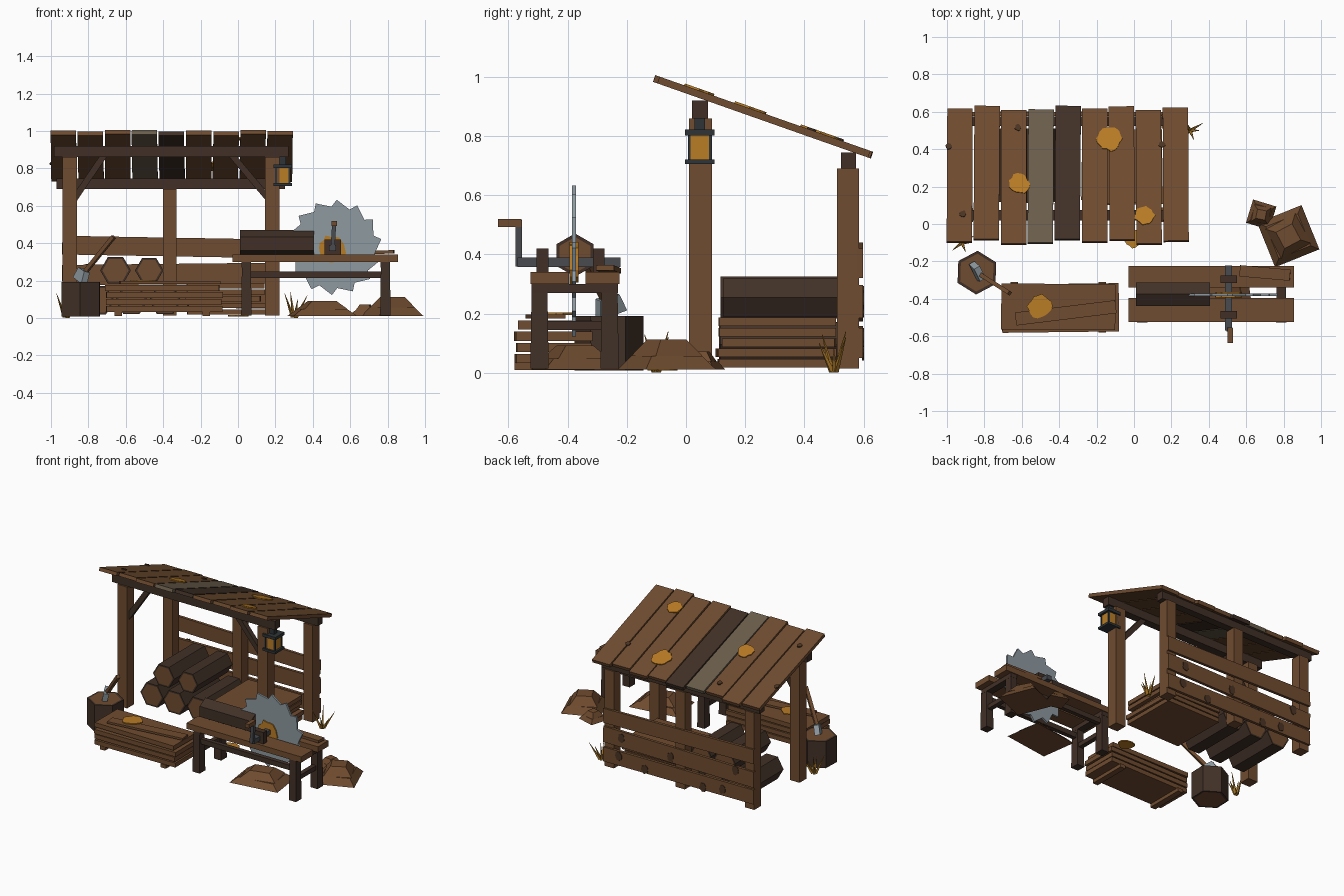
import bpy, bmesh, math, random
from mathutils import Matrix, Vector

random.seed(4)
if "Cube" in bpy.data.objects:
    bpy.data.objects.remove(bpy.data.objects["Cube"], do_unlink=True)


def material(name, r, g, b):
    m = bpy.data.materials.new(name)
    m.use_nodes = True
    m.diffuse_color = (r, g, b, 1)
    m.node_tree.nodes["Principled BSDF"].inputs["Base Color"].default_value = (r, g, b, 1)
    return m


WOOD = material("brown wood", 0.16, 0.072, 0.029)
DARK = material("dark wood", 0.053, 0.03, 0.02)
GREY = material("weathered wood", 0.147, 0.112, 0.072)
MOSS = material("ochre moss", 0.48, 0.2, 0.018)
STEEL = material("steel", 0.27, 0.32, 0.35)
IRON = material("dark iron", 0.065, 0.07, 0.08)
BLACK = material("lantern iron", 0.028, 0.034, 0.037)
GLASS = material("lantern glow", 0.48, 0.2, 0.018)
STRAW = material("dry grass", 0.36, 0.17, 0.02)
KNOT = material("wood knot", 0.07, 0.034, 0.017)


def finish(bm, name, mats, matrix=Matrix()):
    bmesh.ops.recalc_face_normals(bm, faces=bm.faces[:])
    me = bpy.data.meshes.new(name)
    bm.to_mesh(me)
    bm.free()
    for m in mats:
        me.materials.append(m)
    ob = bpy.data.objects.new(name, me)
    ob.matrix_world = matrix
    bpy.context.collection.objects.link(ob)
    return ob


def place(loc, axis=None, turn=0):
    """Matrix that sends local z along axis, then spins around it."""
    q = Vector(axis or (0, 0, 1)).to_track_quat('Z', 'Y').to_matrix().to_4x4()
    return Matrix.Translation(loc) @ q @ Matrix.Rotation(math.radians(turn), 4, 'Z')


def box(name, size, loc, mat, rot=(0, 0, 0), taper=1.0):
    bm = bmesh.new()
    bmesh.ops.create_cube(bm, size=1)
    for v in bm.verts:
        k = taper if v.co.z > 0 else 1
        v.co = Vector((v.co.x * size[0] * k, v.co.y * size[1] * k, v.co.z * size[2]))
    m = Matrix.Translation(loc)
    for ang, ax in zip(rot, "XYZ"):
        m = m @ Matrix.Rotation(math.radians(ang), 4, ax)
    return finish(bm, name, [mat], m)


def span(name, x, y, z, mat, **kw):
    """Box given by its low and high limits."""
    lim = (x, y, z)
    return box(name, [b - a for a, b in lim], [(a + b) / 2 for a, b in lim], mat, **kw)


def bar(name, p, q, w, mat, taper=1.0):
    """Square bar between two points."""
    p, q = Vector(p), Vector(q)
    ob = box(name, (w, w, (q - p).length), (0, 0, 0), mat, taper=taper)
    ob.matrix_world = place((p + q) / 2, q - p)


def prism(name, pts, depth, matrix, mats, rim=0.0):
    """Extruded outline; with a rim, both ends get an inset face of the second colour."""
    bm = bmesh.new()
    base = bm.faces.new([bm.verts.new((x, y, -depth / 2)) for x, y in pts])
    ext = bmesh.ops.extrude_face_region(bm, geom=[base], use_keep_orig=True)["geom"]
    new = [g for g in ext if isinstance(g, bmesh.types.BMVert)]
    bmesh.ops.translate(bm, vec=(0, 0, depth), verts=new)
    if rim:
        bmesh.ops.recalc_face_normals(bm, faces=bm.faces[:])
        ends = [f for f in bm.faces if abs(f.normal.z) > 0.9]
        bmesh.ops.inset_individual(bm, faces=ends, thickness=rim)
        for f in ends:
            f.material_index = 1
    return finish(bm, name, mats, matrix)


def ring(n, r, start=0.0, jitter=0.0):
    out = []
    for i in range(n):
        a = start + math.tau * i / n
        k = r * (1 + random.uniform(-jitter, jitter))
        out.append((k * math.cos(a), k * math.sin(a)))
    return out


def patch(name, r, loc, axis, mat=MOSS, squash=1.0):
    pts = [(x * squash, y) for x, y in ring(18, r, 0, 0.14)]
    prism(name, pts, 0.008, place(loc, axis), [mat])


def log(name, p, q, r):
    p, q = Vector(p), Vector(q)
    start = math.pi / 6 if abs((q - p).x) > abs((q - p).y) else 0
    prism(name, ring(6, r, start), (q - p).length, place((p + q) / 2, q - p), [DARK, WOOD], 0.012)


# Sloped plank roof
tilt = -19.4
mid = Vector((0, 0.258, 0.866))
slope = Vector((0, math.cos(math.radians(tilt)), math.sin(math.radians(tilt))))
normal = Vector((0, -slope.z, slope.y))
for i in range(9):
    mat = {3: GREY, 4: DARK}.get(i, WOOD)
    shift = (0.0, 0.015, -0.01, -0.005, 0.015, 0.0, 0.012, -0.01, 0.005)[i]
    box(f"roof_plank_{i + 1}", (0.136, 0.755, 0.024), mid + Vector((-0.932 + i * 0.1444, 0, 0)) + slope * shift,
        mat, (tilt, 0, random.uniform(-0.5, 0.5)))


def on_roof(x, y):
    return mid + Vector((x, 0, 0)) + slope * ((y - mid.y) / slope.y) + normal * 0.0145


for x, y, r in ((-0.615, 0.21, 0.055), (-0.135, 0.45, 0.065), (0.055, 0.04, 0.052)):
    patch("roof_moss", r, on_roof(x, y), normal)
for x, y in ((-0.62, 0.51), (-0.915, 0.05), (-0.99, 0.41), (0.15, 0.42)):
    patch("roof_knot", 0.017, on_roof(x, y), normal, KNOT)

# Shelter frame
for x in (-0.9, 0.183):
    span("front_post", (x - 0.038, x + 0.038), (0.01, 0.088), (0.015, 0.86), WOOD)
for x in (-0.9, -0.365, 0.183):
    span("rear_post", (x - 0.036, x + 0.036), (0.51, 0.585), (0.015, 0.69), WOOD)
span("front_beam", (-0.985, 0.27), (0.02, 0.075), (0.86, 0.92), DARK)
span("rear_beam", (-0.97, 0.25), (0.523, 0.575), (0.69, 0.745), DARK)
bar("left_brace", (-0.88, 0.048, 0.63), (-0.71, 0.048, 0.88), 0.034, DARK)
bar("right_brace", (0.17, 0.048, 0.63), (-0.04, 0.048, 0.88), 0.034, DARK)

# Rear wall boards
for z, h, r in ((0.38, 0.1, 1), (0.235, 0.11, -0.6), (0.105, 0.1, 0.4)):
    box("wall_board", (1.16, 0.02, h), (-0.36, 0.588, z), WOOD, (0, r, 0))
for x, z in ((-0.8, 0.26), (-0.55, 0.075), (-0.3, 0.22), (-0.1, 0.08), (0.08, 0.25), (-0.7, 0.1), (0.1, 0.12)):
    patch("wall_knot", 0.03, (x, 0.598, z), (0, 1, 0), KNOT, 0.8)

# Lantern
lx, ly = 0.24, 0.047
box("lantern_base", (0.1, 0.1, 0.016), (lx, ly, 0.713), BLACK)
box("lantern_glass", (0.072, 0.072, 0.085), (lx, ly, 0.761), GLASS)
box("lantern_cap", (0.1, 0.1, 0.02), (lx, ly, 0.812), BLACK)
box("lantern_neck", (0.035, 0.035, 0.05), (lx, ly, 0.84), BLACK)
for sx in (-1, 1):
    for sy in (-1, 1):
        box("lantern_corner", (0.01, 0.01, 0.085), (lx + sx * 0.036, ly + sy * 0.036, 0.761), BLACK)

# Stored logs
for x, z, r in ((-0.75, 0.095, 0.088), (-0.57, 0.095, 0.086), (-0.39, 0.095, 0.086),
                (-0.655, 0.255, 0.082), (-0.475, 0.255, 0.076)):
    log("stored_log", (x, 0.11 + random.uniform(0, 0.02), z), (x, 0.51, z), r)


def lumber(name, center, size, layers, z0, z1):
    step = (z1 - z0) / layers
    for i in range(layers):
        d = random.uniform(-0.012, 0.012)
        box(name, (size[0] + d, size[1] + d, step * 0.82),
            (center[0] + d, center[1] - d / 2, z0 + step * (i + 0.5)), WOOD, (0, 0, d * 90))


# Lumber piles
lumber("rear_lumber", (-0.07, 0.31), (0.41, 0.39), 5, 0.015, 0.19)
lumber("front_lumber", (-0.4, -0.445), (0.615, 0.25), 4, 0.03, 0.18)
for x in (-0.64, -0.17):
    span("lumber_sleeper", (x - 0.02, x + 0.02), (-0.58, -0.31), (0.01, 0.035), WOOD)
box("loose_plank", (0.54, 0.07, 0.014), (-0.365, -0.475, 0.19), WOOD, (0, 0, 7))
patch("lumber_moss", 0.062, (-0.505, -0.44, 0.2), (0, 0, 1))
patch("ground_moss", 0.05, (0, -0.075, 0.012), (0, 0, 1))

# Chopping stump and axe
prism("stump", ring(6, 0.117), 0.185, place((-0.84, -0.26, 0.1), None, 28), [DARK, WOOD], 0.016)
bar("axe_handle", (-0.835, -0.262, 0.225), (-0.665, -0.37, 0.435), 0.022, WOOD)
blade = [(-0.05, -0.035), (0.055, -0.045), (0.045, 0.02), (-0.03, 0.03)]
prism("axe_head", blade, 0.035, place((-0.83, -0.265, 0.232), (0.85, 0.5, -0.2), 25), [STEEL])

# Saw bench
for y0, y1 in ((-0.525, -0.395), (-0.34, -0.225)):
    span("bench_plank", (-0.03, 0.855), (y0, y1), (0.3, 0.34), WOOD)
for y in (-0.495, -0.258):
    for x in (0.045, 0.788):
        span("bench_leg", (x - 0.028, x + 0.028), (y - 0.031, y + 0.031), (0.015, 0.3), DARK, taper=0.85)
    span("bench_rail", (0.05, 0.785), (y - 0.015, y + 0.015), (0.215, 0.25), DARK)
for x in (0.045, 0.788):
    span("bench_cross_rail", (x - 0.016, x + 0.016), (-0.49, -0.26), (0.145, 0.175), DARK)
    span("bench_top_rail", (x - 0.025, x + 0.025), (-0.52, -0.23), (0.27, 0.3), DARK)
box("bench_offcut", (0.27, 0.06, 0.018), (0.7, -0.262, 0.35), WOOD, (0, -2, -5))

# Log being sawn
log("sawn_log", (0.01, -0.375, 0.398), (0.405, -0.375, 0.398), 0.073)

# Circular blade, teeth alternate between two radii
hub = (0.515, -0.378, 0.378)
teeth = []
for i in range(14):
    a = math.tau * i / 14
    teeth += [(0.255 * math.cos(a), 0.255 * math.sin(a)),
              (0.218 * math.cos(a + 0.12), 0.218 * math.sin(a + 0.12))]
prism("saw_blade", teeth, 0.014, place(hub, (0, -1, 0), 10), [STEEL])
for s in (-1, 1):
    patch("blade_rust", 0.07, (0.508, hub[1] + s * 0.011, 0.373), (0, s, 0))

# Axle, stands and crank
for y in (-0.485, -0.295):
    span("axle_stand", (0.463, 0.55), (y - 0.02, y + 0.02), (0.33, 0.42), DARK)
span("axle", (0.487, 0.525), (-0.57, -0.222), (0.358, 0.39), IRON)
bar("crank_arm", (0.505, -0.565, 0.36), (0.515, -0.565, 0.515), 0.022, IRON)
span("crank_grip", (0.5, 0.528), (-0.635, -0.556), (0.493, 0.52), WOOD)


def mound(name, loc, sx, sy, h, turn):
    """Two stacked square frustums."""
    x, y = loc
    low = h * 0.45
    box(name + "_base", (sx, sy, low), (x, y, 0.012 + low / 2), WOOD, (0, 0, turn), 0.72)
    box(name + "_peak", (sx * 0.7, sy * 0.7, h - low), (x, y, 0.012 + (h + low) / 2), WOOD, (0, 0, turn + 6), 0.55)


# Sawdust heaps
mound("large_sawdust", (0.825, -0.065), 0.255, 0.255, 0.1, 22)
mound("small_sawdust", (0.68, 0.05), 0.13, 0.13, 0.06, -17)
mound("bench_sawdust", (0.45, -0.375), 0.34, 0.25, 0.08, 8)

# Dry grass tufts
for x, y in ((0.3, 0.5), (-0.92, -0.1)):
    for dx, dy, h in ((0.07, 0.04, 0.12), (-0.05, -0.04, 0.13), (0.02, -0.05, 0.1), (-0.02, 0.04, 0.14), (0.05, 0, 0.08)):
        bar("grass_blade", (x + dx * 0.15, y + dy * 0.15, 0.005), (x + dx, y + dy, h), 0.015, STRAW, 0.1)
